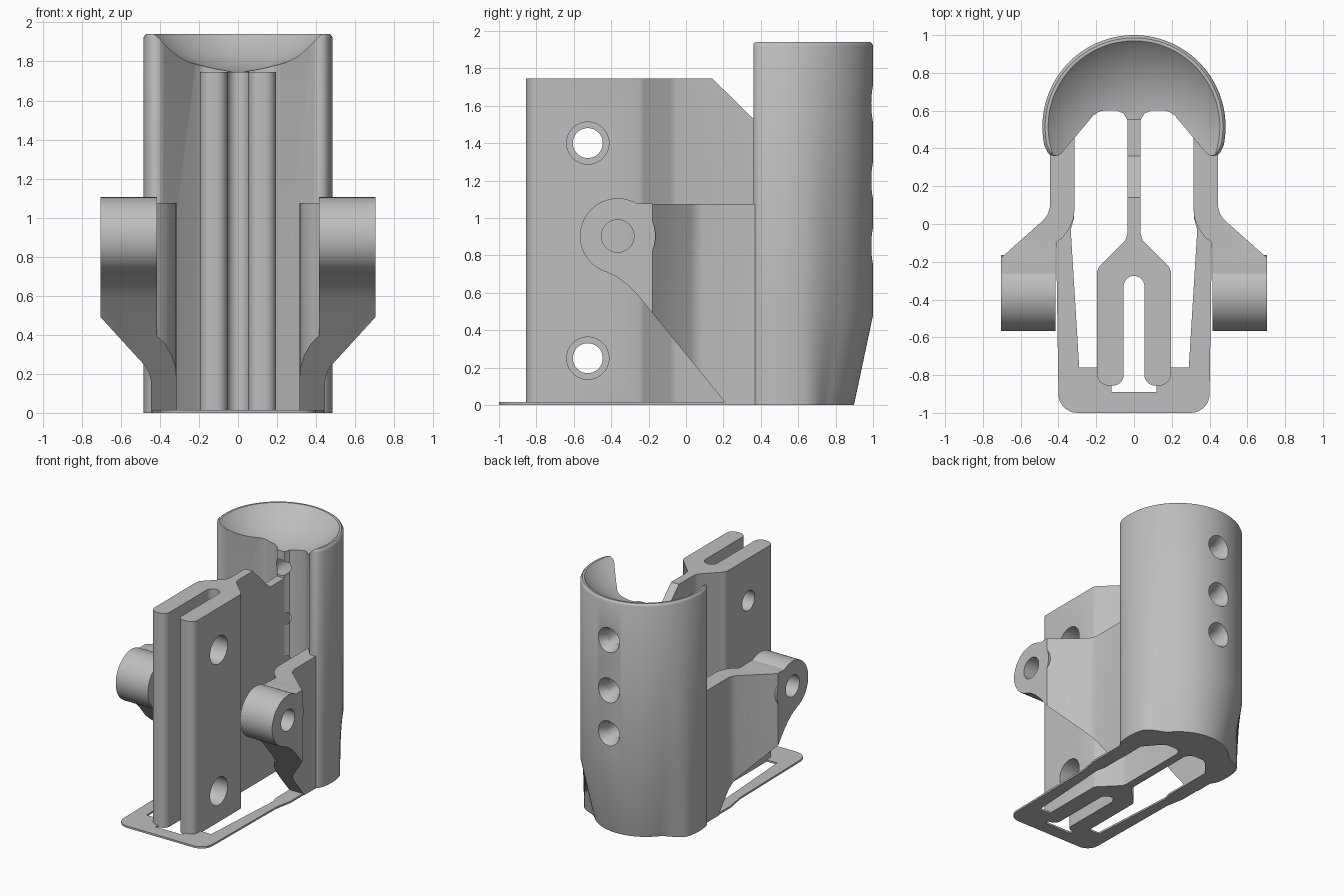
import bpy, bmesh, math
from mathutils import Matrix, Vector

if "Cube" in bpy.data.objects:
    bpy.data.objects.remove(bpy.data.objects["Cube"])

grey = bpy.data.materials.new("plain grey")
grey.use_nodes = True
colour = (0.52, 0.52, 0.52, 1)
grey.diffuse_color = colour
grey.node_tree.nodes["Principled BSDF"].inputs["Base Color"].default_value = colour


def make(name, bm):
    bmesh.ops.recalc_face_normals(bm, faces=bm.faces)
    mesh = bpy.data.meshes.new(name)
    bm.to_mesh(mesh)
    bm.free()
    mesh.materials.append(grey)
    ob = bpy.data.objects.new(name, mesh)
    bpy.context.scene.collection.objects.link(ob)
    return ob


def loft(name, rings):
    """Closed solid through rings of equal point count."""
    bm = bmesh.new()
    loops = [[bm.verts.new(p) for p in ring] for ring in rings]
    for a, b in zip(loops, loops[1:]):
        for i in range(len(a)):
            j = (i + 1) % len(a)
            bm.faces.new((a[i], a[j], b[j], b[i]))
    bm.faces.new(loops[0][::-1])
    bm.faces.new(loops[-1])
    return make(name, bm)


def prism_z(name, pts, lo, hi):
    return loft(name, [[(x, y, z) for x, y in pts] for z in (lo, hi)])


def prism_x(name, pts, lo, hi):
    return loft(name, [[(x, y, z) for y, z in pts] for x in (lo, hi)])


def cylinder(name, start, end, r1, r2=None):
    a, b = Vector(start), Vector(end)
    turn = (b - a).to_track_quat('Z', 'Y').to_matrix().to_4x4()
    bm = bmesh.new()
    bmesh.ops.create_cone(bm, cap_ends=True, segments=48, radius1=r1,
                          radius2=r2 or r1, depth=(b - a).length,
                          matrix=Matrix.Translation((a + b) / 2) @ turn)
    return make(name, bm)


def boolean(ob, tool, operation='DIFFERENCE'):
    """Apply a boolean and discard the helper."""
    tool.hide_render = True
    mod = ob.modifiers.new("cut", 'BOOLEAN')
    mod.operation, mod.object, mod.solver = operation, tool, 'EXACT'
    graph = bpy.context.evaluated_depsgraph_get()
    mesh = bpy.data.meshes.new_from_object(ob.evaluated_get(graph))
    ob.modifiers.clear()
    ob.data = mesh
    bpy.data.objects.remove(tool)


def arc(cx, cy, r, a, b, n=8):
    return [(cx + r * math.cos(math.radians(a + (b - a) * i / n)),
             cy + r * math.sin(math.radians(a + (b - a) * i / n))) for i in range(n + 1)]


def mirrored(half):
    """Complete a +x outline with its -x reflection."""
    return half + [(-x, y) for x, y in reversed(half) if abs(x) > 1e-5]


# Shell: crescent section, drawn in at the lower back and rounded at the rim
CY, R = 0.515, 0.485
half = arc(0, CY, R, 90, -12, 40)
half += arc(0.418, 0.408, 0.048, -20, -135, 7)
half += [(0.215, 0.575)] + arc(0.16, 0.54, 0.06, 45, 90, 4)
half += [(0.09, 0.6), (0.055, 0.585), (0.035, 0.55)]
section = mirrored(half)


def shell_ring(z, squeeze=0, scale=1):
    ring = []
    for x, y in section:
        dx, dy = x, y - CY
        k = scale
        if math.hypot(dx, dy) > R - 0.005:
            angle = abs(math.degrees(math.atan2(dx, dy)))
            t = min(1, max(0, (76 - angle) / 26))
            k -= squeeze * t * t * (3 - 2 * t)
        ring.append((dx * k, CY + dy * k, z))
    return ring


shell = loft("shell", [shell_ring(0, 0.21), shell_ring(0.48), shell_ring(1.92),
                       shell_ring(1.933, 0, 0.988), shell_ring(1.94, 0, 0.97)])
bm = bmesh.new()
bmesh.ops.create_uvsphere(bm, u_segments=96, v_segments=64, radius=0.628,
                          matrix=Matrix.Translation((0, CY, 2.373)))
boolean(shell, make("bowl_cutter", bm))
for z in (1.61, 1.2, 0.85):
    boolean(shell, cylinder("bolt_cutter", (0, 0.5, z), (0, 1.1, z), 0.065))
    boolean(shell, cylinder("sink_cutter", (0, 0.92, z), (0, 1.02, z), 0.06, 0.11))

# Clamp: thin web flaring into two legs with a slot between
half = [(0.035, 0.61), (0.035, -0.05), (0.045, -0.085), (0.185, -0.225), (0.195, -0.25)]
half += arc(0.135, -0.795, 0.06, 0, -90) + arc(0.11, -0.8, 0.055, -90, -180)
half += arc(0, -0.33, 0.055, 0, 90)
clamp = prism_z("clamp", mirrored(half), 0, 1.745)
boolean(clamp, prism_x("chamfer_cutter", [(0.14, 1.746), (0.36, 1.53), (0.7, 1.53),
                                          (0.7, 1.9), (0.14, 1.9)], -0.5, 0.5))
for z in (0.25, 1.4):
    boolean(clamp, cylinder("pin_cutter", (-0.4, -0.525, z), (0, -0.525, z), 0.08))
    boolean(clamp, cylinder("wide_cutter", (0, -0.525, z), (0.4, -0.525, z), 0.113))

# Side arms: plan outline intersected with side outline, plus a round ear
EY, EZ, ER = -0.365, 0.903, 0.2
plan = [(0.315, 0.47), (0.445, 0.47), (0.445, 0.09), (0.455, 0.055), (0.475, 0.025),
        (0.705, -0.18), (0.705, -0.6), (0.415, -0.6), (0.415, -0.1),
        (0.375, -0.07), (0.34, -0.02), (0.32, 0.03), (0.315, 0.08)]
side = [(0.5, 0), (0.22, 0), (-0.26, 0.59), (-0.31, 0.64), (-0.37, 0.685), (-0.44, 0.718)]
side += arc(EY, EZ, ER, 240, 60, 28) + [(-0.2, 1.078), (-0.17, 1.075), (0.5, 1.075)]
arms = []
for s, label in ((1, "left"), (-1, "right")):
    arm = prism_z(label + "_arm", [(s * x, y) for x, y in plan], 0, 1.3)
    boolean(arm, prism_x("side_outline", side, -1, 1), 'INTERSECT')
    boolean(arm, cylinder("ear", (s * 0.416, EY, EZ), (s * 0.7045, EY, EZ), ER + 0.002), 'UNION')
    boolean(arm, cylinder("ear_cutter", (s * 0.3, EY, EZ), (s * 0.8, EY, EZ), 0.087))
    arms.append(arm)

# Base plate: thin frame open around the clamp
half = [(0, -1)] + arc(0.3, -0.9, 0.1, -90, 0)
half += [(0.412, -0.1), (0.44, 0.05), (0.44, 0.42), (0.318, 0.42), (0.318, 0.03),
         (0.335, -0.03), (0.29, -0.76), (0.12, -0.76), (0.12, -0.89), (0, -0.89)]
base = prism_z("base_plate", mirrored(half), 0, 0.015)

# Smooth curved faces, keep crisp edges
bpy.ops.object.select_all(action='DESELECT')
for ob in [shell, clamp, base] + arms:
    ob.select_set(True)
    bpy.context.view_layer.objects.active = ob
bpy.ops.object.shade_smooth_by_angle(angle=math.radians(30))
